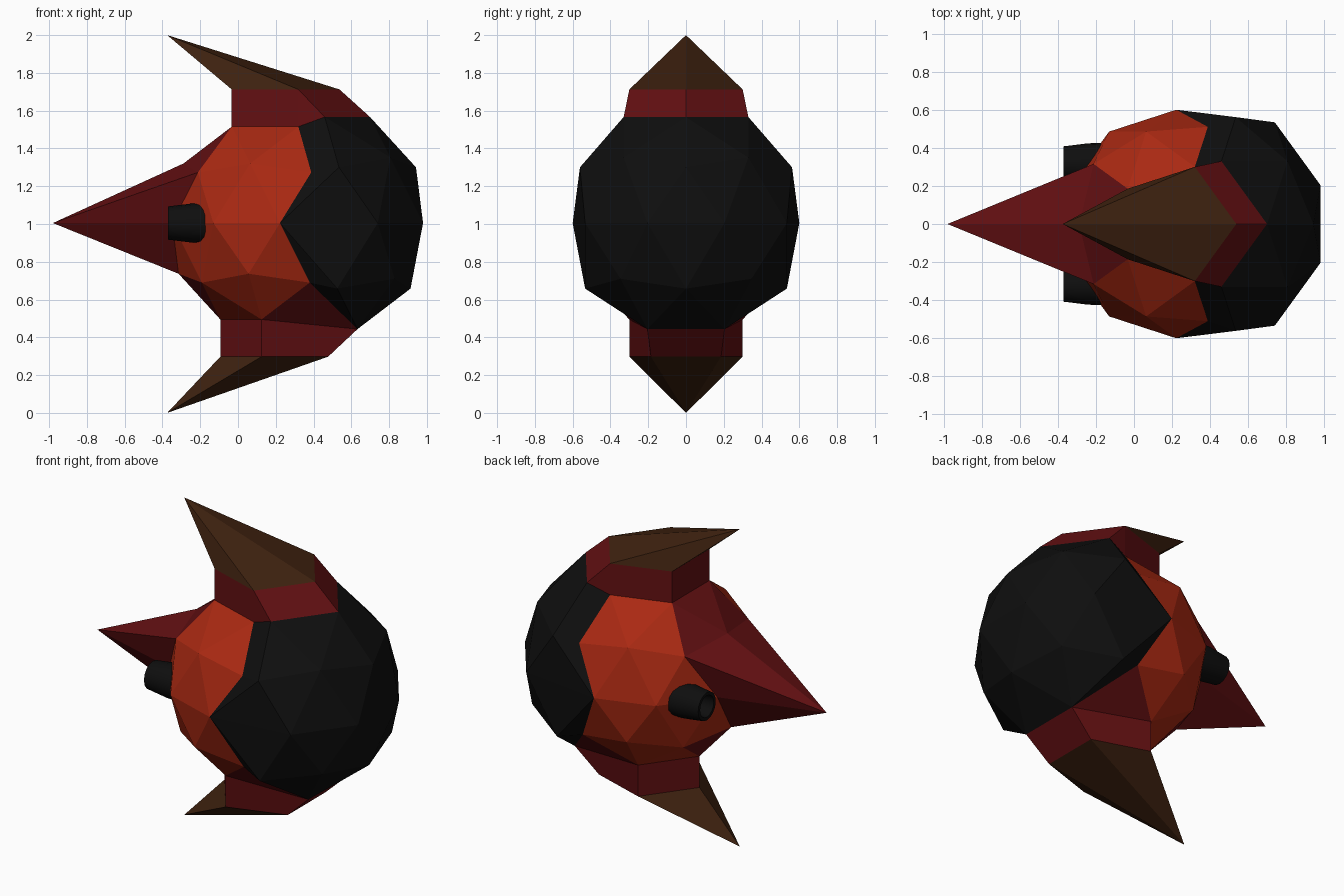
import bpy, bmesh, math
from mathutils import Vector

if "Cube" in bpy.data.objects:
    bpy.data.objects.remove(bpy.data.objects["Cube"])


def material(name, rgb):
    m = bpy.data.materials.new(name)
    m.use_nodes = True
    m.diffuse_color = (*rgb, 1)
    m.node_tree.nodes["Principled BSDF"].inputs["Base Color"].default_value = (*rgb, 1)
    return m


BLACK = material("shell black", (0.0045, 0.0045, 0.0045))
ORANGE = material("face orange", (0.40, 0.022, 0.006))
RED = material("dark red", (0.125, 0.005, 0.006))
BROWN = material("horn brown", (0.05, 0.016, 0.005))

MID = 1.005          # height of the body centre
TIP_X = -0.375       # horn tips


class Part:
    """Collects polygons by position and turns them into one object."""

    def __init__(self, name, *mats):
        self.name, self.mats, self.bm = name, mats, bmesh.new()

    def face(self, points, mat):
        unique = []
        for p in points:
            if all((p - q).length > 1e-4 for q in unique):
                unique.append(p)
        if len(unique) > 2:
            f = self.bm.faces.new([self.bm.verts.new(p) for p in unique])
            f.material_index = self.mats.index(mat)
            # Keep the faces pointing out from the body
            f.normal_update()
            centre = Vector((0.27, 0, MID))
            if f.normal.dot(f.calc_center_median() - centre) < 0:
                f.normal_flip()

    def finish(self):
        bmesh.ops.remove_doubles(self.bm, verts=self.bm.verts, dist=1e-4)
        mesh = bpy.data.meshes.new(self.name)
        self.bm.to_mesh(mesh)
        self.bm.free()
        for m in self.mats:
            mesh.materials.append(m)
        ob = bpy.data.objects.new(self.name, mesh)
        bpy.context.collection.objects.link(ob)
        return ob


def small(p):
    return Vector((0.222, 0, MID)) + 0.6 * p


def large(p):
    return Vector((0.352, 0, MID)) + 0.66 * p


# Unit sphere that guides the body: small face in front, large shell behind
ico = bmesh.new()
bmesh.ops.create_icosphere(ico, subdivisions=2, radius=1)


def is_pole(face):
    return any(abs(v.co.z) > 0.95 for v in face.verts)


def is_front(face):
    return face.calc_center_median().x < 0.25


def place(face, v):
    limit = 0.3 if is_front(face) else 0.1
    return small(v.co) if v.co.x < limit else large(v.co)


def is_beak(face):
    aim = Vector((-0.982, 0, 0.188))
    return all(v.co.dot(aim) > 0.75 for v in face.verts)


def colour(face):
    c = face.calc_center_median()
    if not is_front(face):
        return BLACK
    if c.x > 0.1 or (c.x < -0.5 and abs(c.y) < 0.3 and abs(c.z) > 0.5):
        return RED
    return ORANGE


# Body
body = Part("body", BLACK, ORANGE, RED)
for f in ico.faces:
    if not is_pole(f) and not is_beak(f):
        body.face([place(f, v) for v in f.verts], colour(f))

# Shell rim joining the large shell to the small face
for e in ico.edges:
    f, g = e.link_faces
    if not is_pole(f) and not is_pole(g):
        a, b = e.verts
        body.face([place(f, a), place(f, b), place(g, b), place(g, a)], BLACK)
body.finish()

# Beak
beak = Part("beak", RED)
beak_tip = Vector((-0.98, 0, MID))
for e in ico.edges:
    if sum(is_beak(f) for f in e.link_faces) == 1:
        beak.face([small(v.co) for v in e.verts] + [beak_tip], RED)
beak.finish()

# Collars and horns, one pair above and one below
for side, label in ((1, "upper"), (-1, "lower")):
    collar = Part(label + "_collar", RED)
    horn = Part(label + "_horn", BROWN)
    tip = Vector((TIP_X, 0, 1 + side))

    def cap(v):
        return small(v.co) + Vector((0, 0, side * 0.197))

    for e in ico.edges:
        poles = [f for f in e.link_faces if is_pole(f)]
        if len(poles) == 1 and e.verts[0].co.z * side > 0:
            f = next(f for f in e.link_faces if not is_pole(f))
            a, b = e.verts
            collar.face([place(f, a), place(f, b), cap(b), cap(a)], RED)
            horn.face([cap(a), cap(b), tip], BROWN)
    # Corner gussets where the collar steps from face to shell
    for v in ico.verts:
        if 0.8 < v.co.z * side < 0.95:
            spots = [place(f, v) for f in v.link_faces if not is_pole(f)]
            far = max(spots, key=lambda p: p.x)
            near = min(spots, key=lambda p: p.x)
            collar.face([near, far, cap(v)], RED)
    collar.finish()
    horn.finish()
ico.free()

# Nozzles: turned profile of (x, radius) with a hollow mouth
PROFILE = [(-0.29, 0.0), (-0.29, 0.06), (-0.37, 0.068), (-0.37, 0.088),
           (-0.24, 0.104), (-0.1, 0.106)]
SIDES = 16
for sign, label in ((1, "left"), (-1, "right")):
    bm = bmesh.new()
    rings = []
    for x, r in PROFILE:
        angles = [math.tau * i / SIDES for i in range(SIDES)]
        rings.append([bm.verts.new((x, sign * 0.32 + r * math.cos(t), MID + r * math.sin(t)))
                      for t in angles])
    for lo, hi in zip(rings, rings[1:]):
        for i in range(SIDES):
            j = (i + 1) % SIDES
            bm.faces.new((lo[i], lo[j], hi[j], hi[i]))
    bm.faces.new(rings[-1])
    bmesh.ops.remove_doubles(bm, verts=bm.verts, dist=1e-4)
    bmesh.ops.recalc_face_normals(bm, faces=bm.faces)
    mesh = bpy.data.meshes.new(label + "_nozzle")
    bm.to_mesh(mesh)
    bm.free()
    mesh.materials.append(BLACK)
    ob = bpy.data.objects.new(label + "_nozzle", mesh)
    bpy.context.collection.objects.link(ob)
    bpy.ops.object.select_all(action="DESELECT")
    ob.select_set(True)
    bpy.context.view_layer.objects.active = ob
    bpy.ops.object.shade_smooth_by_angle(angle=math.radians(35))
